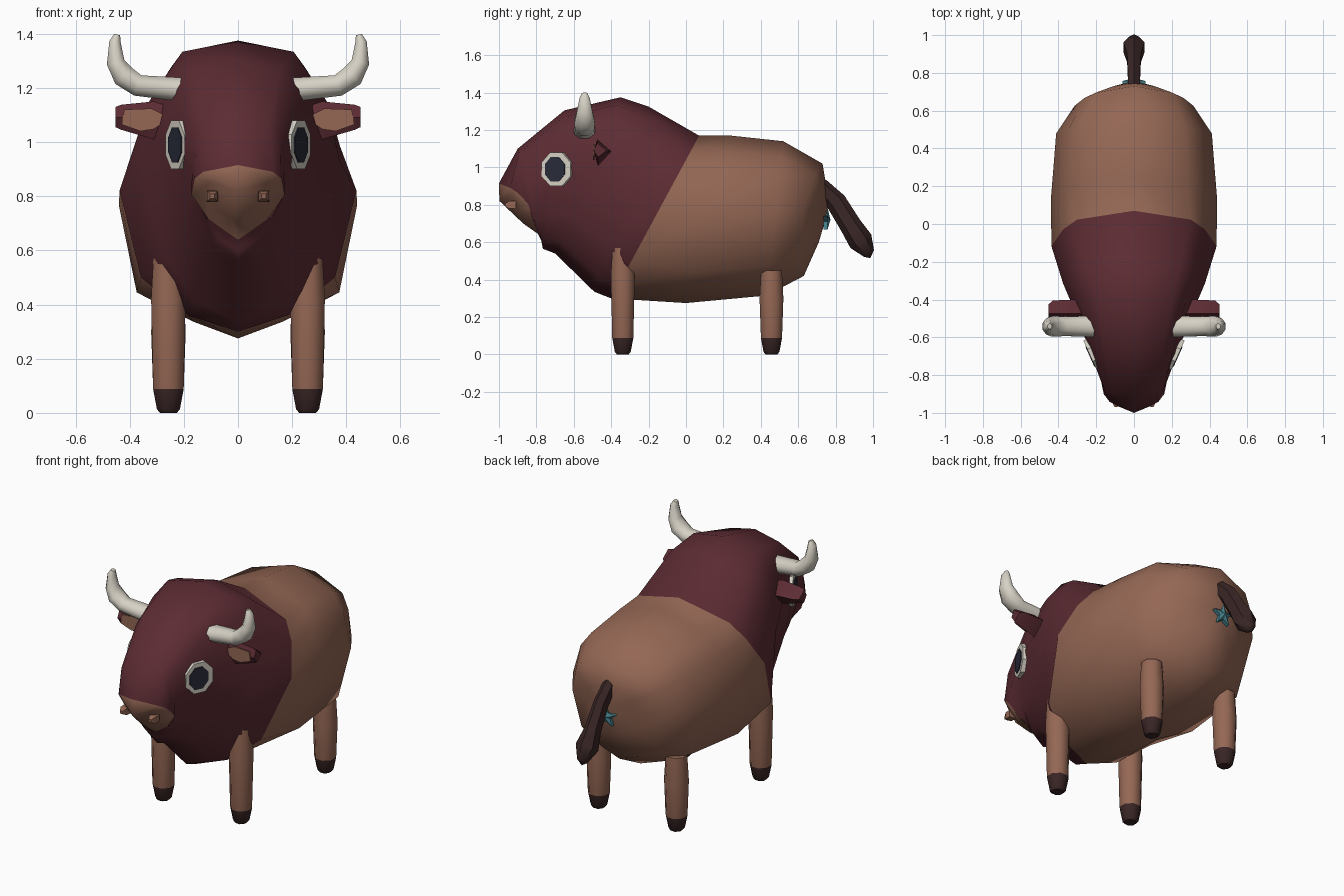
import bpy, bmesh, math
from mathutils import Vector

if "Cube" in bpy.data.objects:
    bpy.data.objects.remove(bpy.data.objects["Cube"], do_unlink=True)


def material(name, rgb):
    m = bpy.data.materials.new(name)
    m.use_nodes = True
    m.diffuse_color = (*rgb, 1)
    m.node_tree.nodes["Principled BSDF"].inputs["Base Color"].default_value = (*rgb, 1)
    return m


BROWN = material("warm_brown", (0.30, 0.137, 0.090))
MAROON = material("maroon", (0.107, 0.025, 0.033))
DARK = material("dark_brown", (0.042, 0.019, 0.019))
IVORY = material("ivory", (0.68, 0.64, 0.56))
NAVY = material("dark_navy", (0.022, 0.024, 0.04))
TEAL = material("teal", (0.06, 0.22, 0.26))


def finish(name, bm, mats, angle=45):
    bmesh.ops.recalc_face_normals(bm, faces=bm.faces)
    me = bpy.data.meshes.new(name)
    bm.to_mesh(me)
    bm.free()
    for m in mats:
        me.materials.append(m)
    ob = bpy.data.objects.new(name, me)
    bpy.context.collection.objects.link(ob)
    bpy.ops.object.select_all(action='DESELECT')
    ob.select_set(True)
    bpy.context.view_layer.objects.active = ob
    bpy.ops.object.shade_smooth_by_angle(angle=math.radians(angle))
    return ob


def loft(name, rings, mats, band=lambda i: 0, poles=(None, None), angle=45):
    """Skin a list of equal closed rings; each end gets a pole point or a flat cap."""
    bm = bmesh.new()
    rows = [[bm.verts.new(p) for p in r] for r in rings]
    n = len(rows[0])
    for i in range(len(rows) - 1):
        a, b = rows[i], rows[i + 1]
        for k in range(n):
            f = bm.faces.new((a[k], a[(k + 1) % n], b[(k + 1) % n], b[k]))
            f.material_index = band(i)
    for row, pole, i in ((rows[0], poles[0], 0), (rows[-1], poles[1], len(rows) - 2)):
        if pole:
            tip = bm.verts.new(pole)
            faces = [bm.faces.new((row[k], row[(k + 1) % n], tip)) for k in range(n)]
        else:
            faces = [bm.faces.new(row)]
        for f in faces:
            f.material_index = band(i)
    return finish(name, bm, mats, angle)


def ellipse(centre, u, v, n=8):
    c, u, v = Vector(centre), Vector(u), Vector(v)
    angles = [math.tau * (k + 0.5) / n for k in range(n)]
    return [c + u * math.cos(a) + v * math.sin(a) for a in angles]


def plate(name, points, depth, mat):
    """Flat polygon pushed along a depth vector."""
    d = Vector(depth)
    pts = [Vector(p) for p in points]
    return loft(name, [pts, [p + d for p in pts]], [mat], angle=20)


# Body and head: half cross-sections as (fraction down, fraction of half width)
BARREL = [(0, 0), (.1, .65), (.22, .84), (.45, 1), (.81, .85), (.93, .38), (1, 0)]
COLLAR = [(0, 0), (.1, .69), (.21, .86), (.4, 1), (.77, .82), (.93, .42), (1, 0)]
MANE = [(0, 0), (.05, .66), (.18, .88), (.4, 1), (.76, .71), (.92, .42), (1, 0)]
HEAD = [(0, 0), (.05, .69), (.17, .92), (.42, 1), (.76, .74), (.92, .40), (1, 0)]
SNOUT = [(0, 0), (.09, .75), (.18, .93), (.4, 1), (.72, .64), (.91, .22), (1, 0)]


def section(profile, top, bottom, w, bow=0):
    half = [(w * f, top[0] + (bottom[0] - top[0]) * t + bow * f * f,
             top[1] + (bottom[1] - top[1]) * t) for t, f in profile]
    return half + [(-x, y, z) for x, y, z in half[-2:0:-1]]


body = [
    section(BARREL, (.75, .9), (.71, .6), .17, -.04),
    section(BARREL, (.73, 1.02), (.63, .42), .315, -.06),
    section(BARREL, (.52, 1.14), (.43, .315), .412),
    section(BARREL, (.24, 1.17), (0, .275), .44),
    section(COLLAR, (.07, 1.17), (-.4, .3), .437),
    section(MANE, (-.2, 1.325), (-.49, .335), .375),
    section(HEAD, (-.35, 1.375), (-.7, .54), .298),
    section(HEAD, (-.65, 1.305), (-.765, .565), .225),
    section(HEAD, (-.9, 1.1), (-.77, .6), .17),
    section(SNOUT, (-1, .915), (-.785, .64), .172, .07),
    section(SNOUT, (-1, .885), (-.87, .70), .11, .04),
]
loft("body_and_head", body, [BROWN, MAROON], lambda i: 1 if 4 <= i <= 8 else 0,
     poles=((0, .757, .76), (0, -.997, .82)), angle=60)

# Paired parts
for s, side in ((1, "left"), (-1, "right")):
    # Legs with dark hooves
    for label, y, top in (("front", -.338, .57), ("hind", .457, .45)):
        levels = [(0, .034), (.014, .046), (.088, .061), (top - .15, .069), (top, .06)]
        rings = [ellipse((s * .257, y, z), (r, 0, 0), (0, r, 0)) for z, r in levels]
        loft(f"{label}_leg_{side}", rings, [BROWN, DARK], lambda i: 1 if i < 2 else 0)

    # Curved horn: x, z, radius, direction of the path
    path = [(.2, 1.193, .048, 0), (.37, 1.209, .043, 20), (.423, 1.245, .046, 45),
            (.452, 1.295, .036, 75), (.454, 1.37, .023, 98), (.446, 1.397, .012, 105)]
    rings = []
    for x, z, r, deg in path:
        a = math.radians(deg)
        rings.append(ellipse((s * x, -.542, z), (-s * r * math.sin(a), 0, r * math.cos(a)),
                             (0, r * 1.28, 0)))
    loft(f"horn_{side}", rings, [IVORY], angle=60)

    # Wedge ear with a flat front and a lighter inner plate
    ear = []
    for x, hi, mid, lo, back in ((.22, 1.12, 1.08, 1.04, -.43), (.31, 1.15, 1.085, 1.01, -.4),
                                 (.43, 1.138, 1.09, 1.045, -.405), (.452, 1.13, 1.09, 1.055, -.425)):
        ear.append([(s * x, -.475, hi), (s * x, back, mid), (s * x, -.47, lo), (s * x, -.494, mid)])
    loft(f"ear_{side}", ear, [MAROON], angle=30)
    inner = [(.25, 1.09), (.32, 1.124), (.42, 1.12), (.43, 1.065), (.36, 1.04), (.31, 1.048)]
    plate(f"inner_ear_{side}", [(s * x, -.49, z) for x, z in inner], (0, -.006, 0), BROWN)

    # Eye: ivory disc and dark pupil, turned slightly forward
    normal = Vector((s * .91, -.41, 0)).normalized()
    along = Vector((s * .41, .91, 0)).normalized()
    eye = Vector((s * .222, -.69, .99))
    plate(f"eye_{side}", ellipse(eye - normal * .015, along * .092, (0, 0, .097)),
          normal * .027, IVORY)
    plate(f"pupil_{side}", ellipse(eye + normal * .01 - along * .006, along * .063, (0, 0, .07)),
          normal * .006, NAVY)

    # Nostril stub
    rings = [ellipse((s * .095, y, .8), (r, 0, 0), (0, 0, r), 4)
             for y, r in ((-.91, .03), (-.945, .028), (-.968, .012))]
    loft(f"nostril_{side}", rings, [BROWN], angle=30)

# Tail: y, z, half width, half thickness
slope = Vector((0, .84, .55))
tail = [ellipse((0, y, z), (w, 0, 0), slope * t, 6) for y, z, w, t in
        ((.71, .91, .036, .045), (.80, .82, .038, .055), (.88, .69, .042, .058),
         (.935, .605, .064, .066), (.978, .54, .03, .032))]
loft("tail", tail, [DARK], poles=(None, (0, .985, .515)))

# Star under the tail, raised in the middle
star = []
for k in range(10):
    a, r = math.tau * k / 10, (.064, .028)[k % 2]
    star.append((r * math.sin(a), .757, .72 + r * math.cos(a)))
loft("rear_star", [[(x, .735, z) for x, y, z in star], star], [TEAL],
     poles=(None, (0, .772, .72)), angle=20)
